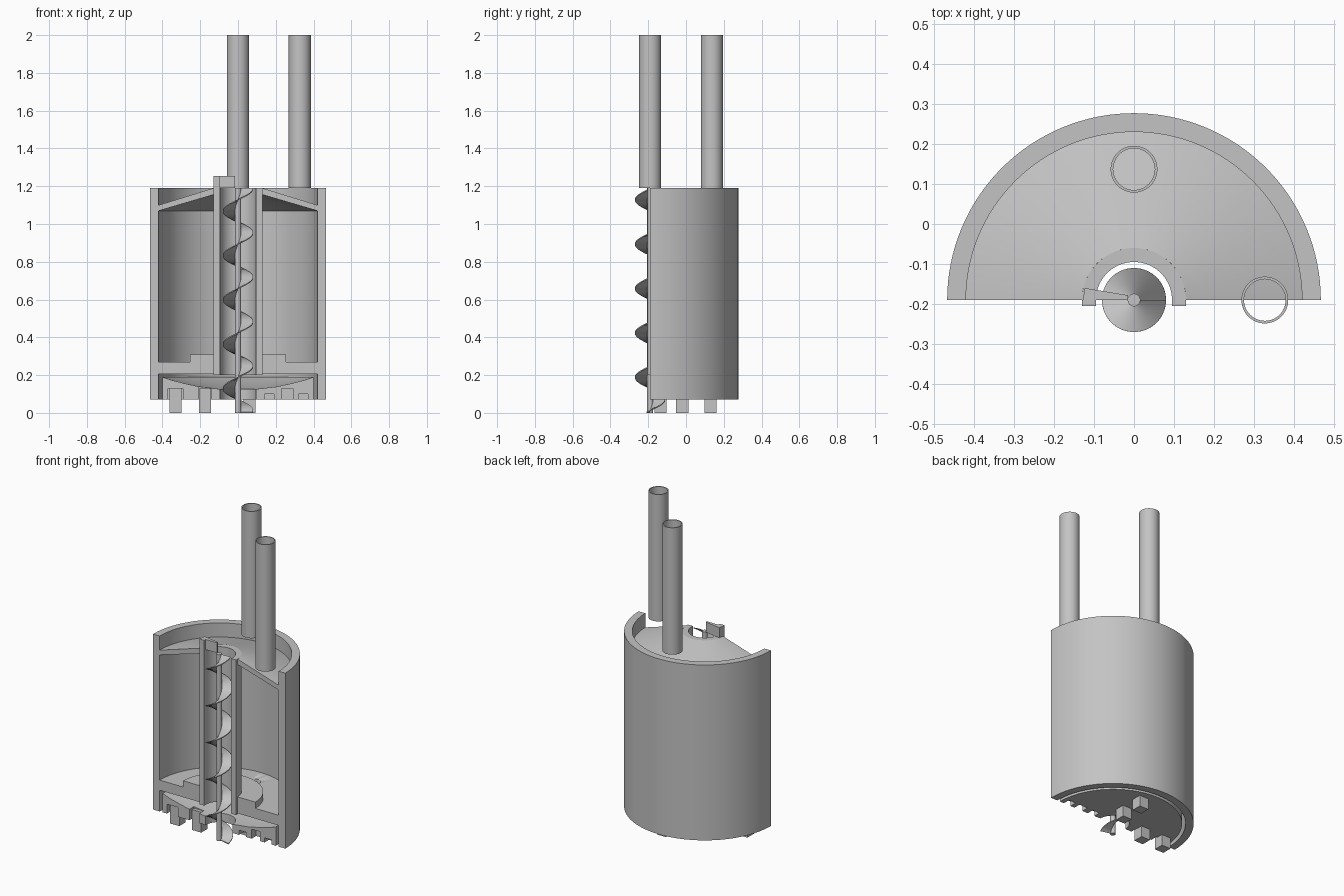
import bpy, bmesh
from math import sin, cos, pi, radians
from mathutils import Matrix

cube = bpy.data.objects.get("Cube")
if cube:
    bpy.data.objects.remove(cube, do_unlink=True)

AXIS_Y = -0.19   # main axis lies on the cut plane

grey = bpy.data.materials.new("plain_grey")
grey.use_nodes = True
COLOUR = (0.55, 0.55, 0.55, 1)
grey.diffuse_color = COLOUR
grey.node_tree.nodes["Principled BSDF"].inputs["Base Color"].default_value = COLOUR


def finish(bm, name, smooth=True):
    bmesh.ops.recalc_face_normals(bm, faces=bm.faces)
    mesh = bpy.data.meshes.new(name)
    bm.to_mesh(mesh)
    bm.free()
    mesh.materials.append(grey)
    ob = bpy.data.objects.new(name, mesh)
    bpy.context.collection.objects.link(ob)
    if smooth:
        bpy.ops.object.select_all(action='DESELECT')
        ob.select_set(True)
        bpy.context.view_layer.objects.active = ob
        bpy.ops.object.shade_smooth_by_angle(angle=radians(30))
    return ob


def revolve(name, profile, centre=(0, AXIS_Y), sweep=pi, steps=64):
    """Turn a closed (radius, z) outline; a half turn gets flat end caps."""
    bm = bmesh.new()
    full = sweep > 6
    rings = []
    for i in range(steps if full else steps + 1):
        a = sweep * i / steps
        rings.append([bm.verts.new((centre[0] + r * cos(a), centre[1] + r * sin(a), z))
                      for r, z in profile])
    n = len(profile)
    for i in range(steps):
        a, b = rings[i], rings[(i + 1) % len(rings)]
        for j in range(n):
            k = (j + 1) % n
            bm.faces.new((a[j], b[j], b[k], a[k]))
    if not full:
        bm.faces.new(rings[0])
        bm.faces.new(rings[-1])
    return finish(bm, name)


def ring(r0, r1, z0, z1):
    return [(r0, z0), (r1, z0), (r1, z1), (r0, z1)]


def box(name, x0, x1, y0, y1, z0, z1):
    bm = bmesh.new()
    m = Matrix.Translation(((x0 + x1) / 2, (y0 + y1) / 2, (z0 + z1) / 2))
    m = m @ Matrix.Diagonal((x1 - x0, y1 - y0, z1 - z0, 1))
    bmesh.ops.create_cube(bm, size=1, matrix=m)
    return finish(bm, name, False)


def cut(target, cutter):
    cutter.hide_render = True
    cutter.hide_set(True)
    mod = target.modifiers.new("cut", 'BOOLEAN')
    mod.operation = 'DIFFERENCE'
    mod.solver = 'EXACT'
    mod.object = cutter
    bpy.context.view_layer.objects.active = target
    bpy.ops.object.modifier_apply(modifier=mod.name)
    bpy.data.objects.remove(cutter, do_unlink=True)


# Half shell, sloped lid, inner tube and stepped floor
revolve("outer_shell", ring(0.42, 0.467, 0.07, 1.19))
revolve("sloped_lid", [(0.13, 1.155), (0.42, 1.07), (0.42, 1.10), (0.13, 1.19)])
revolve("inner_tube", ring(0.095, 0.13, 0.2, 1.19), steps=40)
floor = revolve("stepped_floor", [(0.13, 0.205), (0.42, 0.205), (0.42, 0.27),
                                  (0.255, 0.27), (0.255, 0.31), (0.13, 0.31)])
cut(floor, revolve("floor_hole", ring(0.0001, 0.035, 0.1, 0.4), (0.04, 0.11), 2 * pi, 24))

# Forward lips on the cut edges of the inner tube
for side, x in (("right", -0.13), ("left", 0.095)):
    box(side + "_tube_lip", x, x + 0.035, -0.205, AXIS_Y, 0.2, 1.19)

# Dished cutter head with slots on the cut edge
head = revolve("cutter_head", [(0.095, 0.07), (0.40, 0.07), (0.40, 0.19), (0.35, 0.173),
                               (0.28, 0.155), (0.2, 0.138), (0.095, 0.126)])
for x0, x1, top in ((-0.37, -0.29, 0.13), (-0.21, -0.14, 0.16),
                    (0.14, 0.19, 0.1), (0.23, 0.29, 0.13), (0.32, 0.37, 0.1)):
    cut(head, box("slot", x0, x1, -0.3, -0.145, 0, top))

# Square teeth under the head
for i, (x, y) in enumerate(((-0.33, -0.135), (-0.175, -0.135), (0.06, -0.02), (0.06, 0.13))):
    box(f"tooth_{i + 1}", x - 0.032, x + 0.032, y - 0.032, y + 0.032, 0, 0.13)

# Auger: shaft and right-handed spiral blade
revolve("auger_shaft", ring(0.0001, 0.016, 0, 1.19), sweep=2 * pi, steps=24)
PITCH, HALF, TOP = 0.235, 0.003, 1.187
bm = bmesh.new()
rows = []
steps = 240
turns = (TOP - HALF) / PITCH
for i in range(steps + 1):
    a = -2 * pi * turns * i / steps
    z = TOP + PITCH * a / (2 * pi)
    rows.append([bm.verts.new((r * cos(a), AXIS_Y + r * sin(a), z + h))
                 for r, h in ((0.012, -HALF), (0.08, -HALF), (0.08, HALF), (0.012, HALF))])
for a, b in zip(rows, rows[1:]):
    for j in range(4):
        k = (j + 1) % 4
        bm.faces.new((a[j], b[j], b[k], a[k]))
bm.faces.new(rows[0])
bm.faces.new(rows[-1])
finish(bm, "auger_blade")

# Tapered scraper on top of the tube
bm = bmesh.new()
outline = [(-0.128, -0.19), (-0.015, -0.19), (-0.015, -0.178), (-0.123, -0.16)]
base = bm.faces.new([bm.verts.new((x, y, 1.19)) for x, y in outline])
up = bmesh.ops.extrude_face_region(bm, geom=[base])
bmesh.ops.translate(bm, vec=(0, 0, 0.065),
                    verts=[v for v in up["geom"] if isinstance(v, bmesh.types.BMVert)])
finish(bm, "top_scraper", False)
box("scraper_lip", -0.13, -0.095, -0.205, AXIS_Y, 1.19, 1.255)

# Two open pipes above the lid
for name, centre in (("back_pipe", (0, 0.137)), ("side_pipe", (0.327, AXIS_Y))):
    revolve(name, ring(0.052, 0.0585, 1.19, 2.0), centre, 2 * pi, 48)
